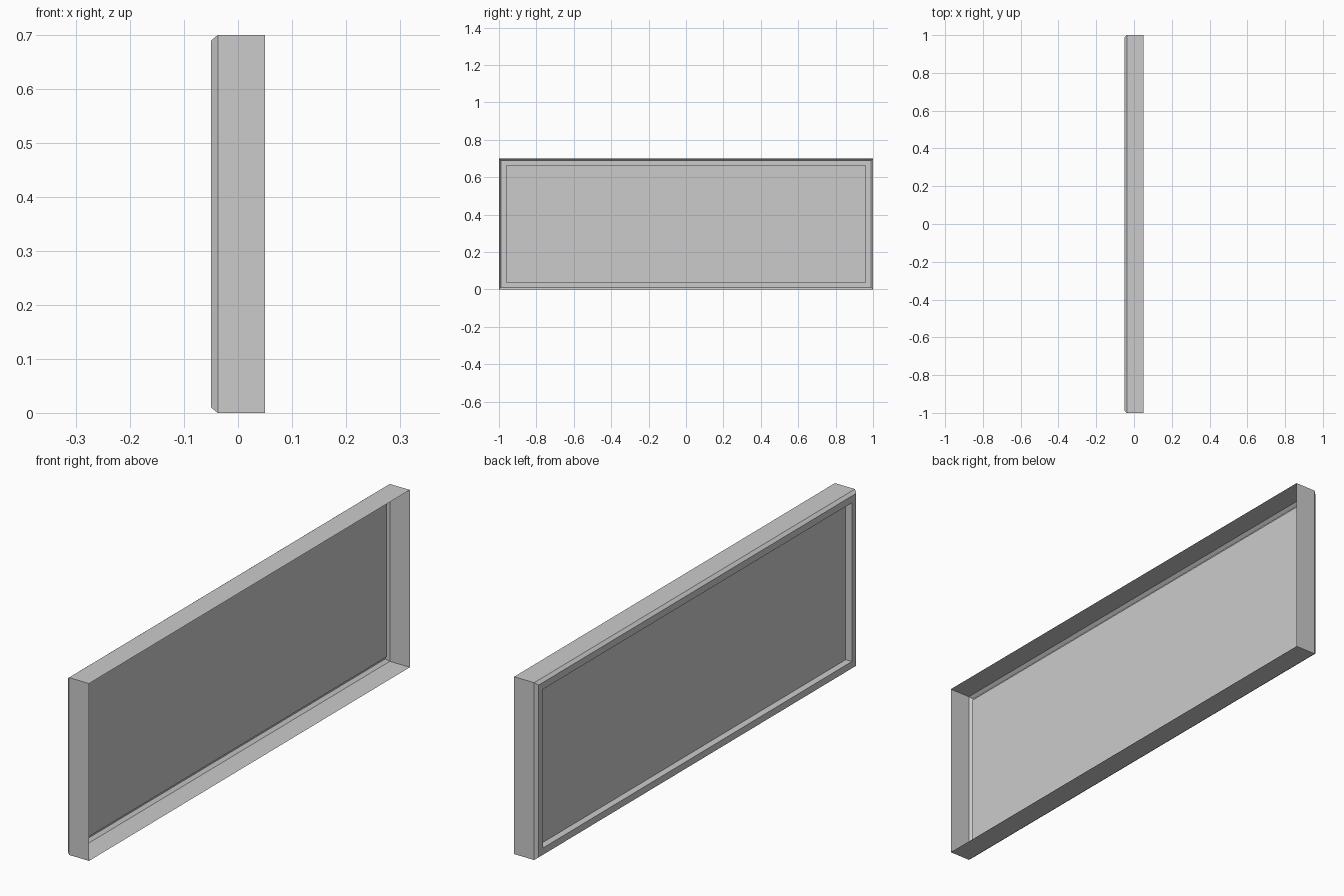
import bpy
import bmesh

if "Cube" in bpy.data.objects:
    bpy.data.objects.remove(bpy.data.objects["Cube"])

HALF_LENGTH, HEIGHT = 1.0, 0.7


def rect_loop(bm, x, inset):
    """Rectangle in the YZ plane, inset from the outer outline."""
    y, lo, hi = HALF_LENGTH - inset, inset, HEIGHT - inset
    return [bm.verts.new((x, a, b)) for a, b in ((-y, lo), (y, lo), (y, hi), (-y, hi))]


def make_part(name, profile, cap=False):
    """Join successive rectangles (x, inset) into a shell; cap closes the last one."""
    bm = bmesh.new()
    loops = [rect_loop(bm, x, inset) for x, inset in profile]
    for a, b in zip(loops, loops[1:]):
        for i in range(4):
            j = (i + 1) % 4
            bm.faces.new((a[i], b[i], b[j], a[j]))
    if cap:
        bm.faces.new(loops[-1][::-1])
    mesh = bpy.data.meshes.new(name)
    bm.to_mesh(mesh)
    bm.free()
    obj = bpy.data.objects.new(name, mesh)
    bpy.context.collection.objects.link(obj)
    return obj


# Thin outer casing, open at +x, with chamfered edge, flat rim and recess wall
make_part("casing", [(0.05, 0), (-0.0375, 0), (-0.05, 0.01),
                     (-0.05, 0.037), (-0.023, 0.037)])

# Recessed flat panel facing -x
make_part("panel", [(-0.023, 0.037)], cap=True)
